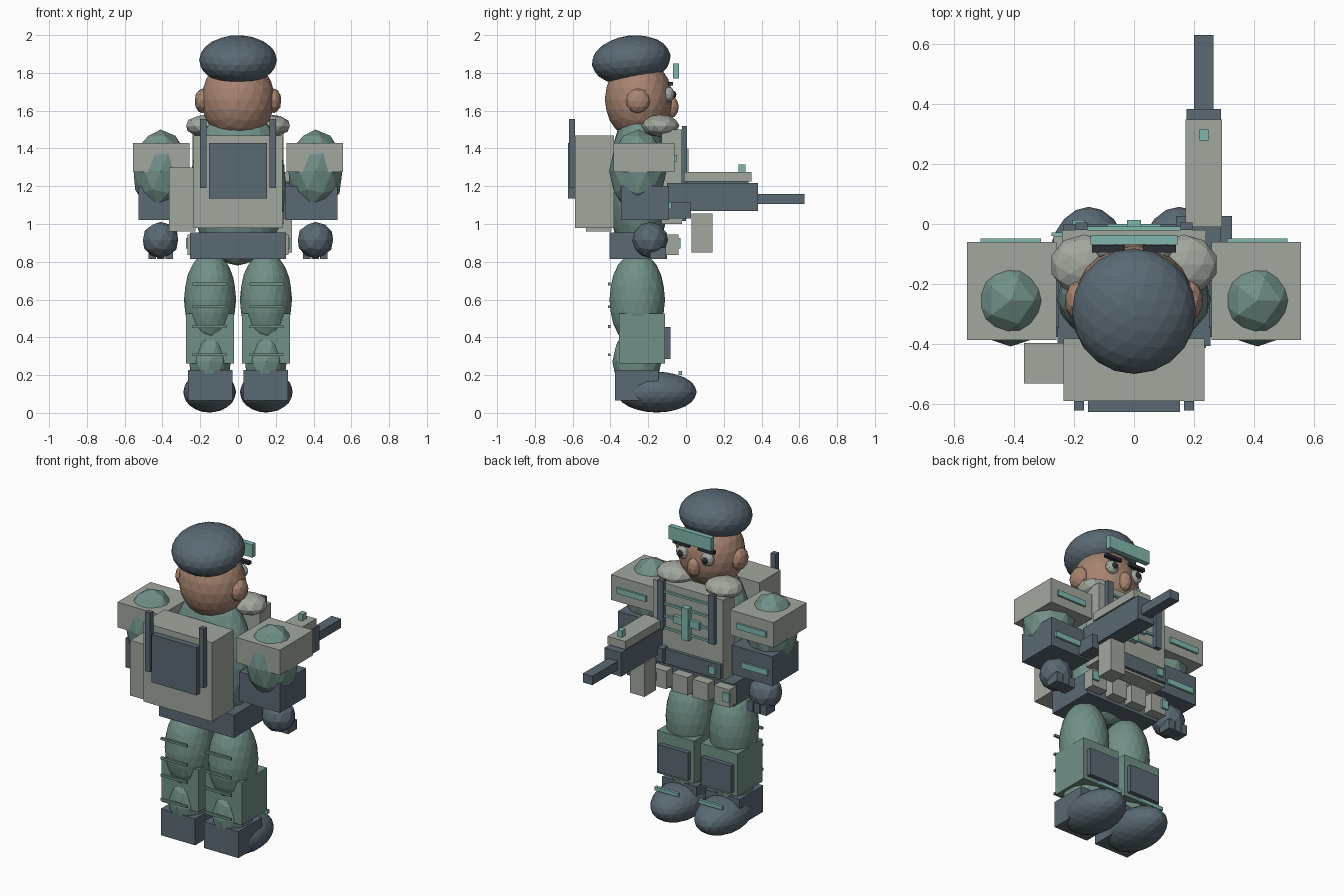
import bpy, math

def material(name, r, g, b):
    m = bpy.data.materials.new(name)
    m.diffuse_color = tuple((c / 255) ** 2.2 for c in (r, g, b)) + (1,)
    return m

SLATE = material("slate", 90, 105, 115)
STONE = material("stone", 160, 166, 156)
GREEN = material("green", 113, 143, 135)
SKIN = material("skin", 166, 131, 113)
TEAL = material("teal", 128, 182, 174)
BLACK = material("near_black", 45, 50, 56)

def finish(name, mat):
    o = bpy.context.object
    o.name = name
    o.data.materials.append(mat)
    return o

def box(name, mat, x, y, z):
    """Box from (min, max) ranges."""
    bpy.ops.mesh.primitive_cube_add(size=1, location=[(a + b) / 2 for a, b in (x, y, z)])
    bpy.context.object.scale = [b - a for a, b in (x, y, z)]
    return finish(name, mat)

def ball(name, mat, loc, radii, sub=2, tilt=0):
    bpy.ops.mesh.primitive_ico_sphere_add(subdivisions=sub, radius=1, location=loc,
                                          rotation=(math.radians(tilt), 0, 0))
    bpy.context.object.scale = radii
    return finish(name, mat)

def pair_box(name, mat, x, y, z):
    box(name + "_right", mat, x, y, z)
    box(name + "_left", mat, (-x[1], -x[0]), y, z)

def pair_ball(name, mat, loc, radii, sub=2):
    for side, s in (("right", 1), ("left", -1)):
        ball(f"{name}_{side}", mat, (s * loc[0], loc[1], loc[2]), radii, sub)

# Head and beret
ball("head", SKIN, (0, -0.25, 1.66), (0.195, 0.18, 0.215), 3)
ball("beret", SLATE, (0, -0.29, 1.868), (0.206, 0.21, 0.13), 3, 7)
pair_ball("ear", SKIN, (0.19, -0.255, 1.652), (0.04, 0.065, 0.065))
ball("nose", SKIN, (0, -0.08, 1.62), (0.04, 0.042, 0.06))
pair_ball("eye", STONE, (0.085, -0.09, 1.685), (0.042, 0.03, 0.042))
pair_ball("pupil", BLACK, (0.085, -0.065, 1.685), (0.018, 0.014, 0.02))
pair_box("eyebrow", BLACK, (0.03, 0.14), (-0.095, -0.07), (1.732, 1.752))
box("beret_badge", TEAL, (-0.145, 0.145), (-0.068, -0.036), (1.77, 1.85))

# Torso, vest and collar
ball("torso", GREEN, (0, -0.25, 1.2), (0.255, 0.16, 0.42), 3)
pair_ball("collar", STONE, (0.165, -0.135, 1.52), (0.115, 0.1, 0.06))
box("vest", STONE, (-0.24, 0.24), (-0.13, -0.02), (1.0, 1.5))
pair_box("vest_strap", SLATE, (0.155, 0.195), (-0.02, 0.005), (1.22, 1.52))
box("vest_band", SLATE, (-0.235, 0.235), (-0.03, 0.0), (1.015, 1.105))
box("band_badge", TEAL, (-0.205, -0.165), (0.0, 0.014), (1.04, 1.085))
for i in range(4):
    z = 1.22 + i * 0.075
    box(f"vest_webbing_{i}", TEAL, (-0.155, 0.155), (-0.02, -0.008), (z, z + 0.012))
box("chest_patch", TEAL, (-0.09, 0.09), (-0.02, 0.0), (1.28, 1.325))
box("chest_zip", TEAL, (-0.023, 0.023), (-0.02, 0.013), (1.2, 1.4))

# Belt and pouches
box("belt", SLATE, (-0.255, 0.255), (-0.405, -0.1), (0.815, 0.955))
for n, x in (("inner", 0.07), ("outer", 0.215)):
    pair_box(f"pouch_{n}", STONE, (x - 0.053, x + 0.053), (-0.11, -0.04), (0.835, 0.945))
pair_box("pouch_tag", TEAL, (0.23, 0.275), (-0.04, -0.028), (0.87, 0.925))

# Backpack
box("backpack", STONE, (-0.235, 0.235), (-0.588, -0.38), (0.98, 1.468))
box("backpack_panel", SLATE, (-0.153, 0.153), (-0.625, -0.588), (1.135, 1.43))
pair_box("backpack_rod", SLATE, (0.167, 0.2), (-0.62, -0.588), (1.19, 1.555))
box("side_pouch", STONE, (-0.365, -0.225), (-0.53, -0.395), (0.96, 1.3))

# Arms
pair_ball("upper_arm", GREEN, (0.41, -0.255, 1.28), (0.15, 0.152, 0.22))
pair_box("shoulder_pad", STONE, (0.257, 0.555), (-0.385, -0.06), (1.275, 1.43))
pair_box("shoulder_stripe", TEAL, (0.31, 0.51), (-0.06, -0.048), (1.33, 1.365))
pair_box("forearm", SLATE, (0.25, 0.528), (-0.345, -0.09), (1.02, 1.2))
pair_box("forearm_stripe", TEAL, (0.32, 0.5), (-0.09, -0.078), (1.08, 1.115))
pair_ball("hand", SLATE, (0.41, -0.19, 0.915), (0.098, 0.095, 0.096))
for i in range(3):
    x = 0.365 + i * 0.045
    pair_box(f"finger_{i}", SLATE, (x - 0.02, x + 0.02), (-0.19, -0.105), (0.815, 0.875))

# Legs and boots
pair_ball("thigh", GREEN, (0.148, -0.258, 0.6), (0.138, 0.147, 0.255), 3)
pair_box("shin", GREEN, (0.022, 0.275), (-0.355, -0.11), (0.262, 0.525))
pair_box("knee_plate", SLATE, (0.045, 0.25), (-0.11, -0.082), (0.285, 0.455))
pair_ball("calf", GREEN, (0.148, -0.26, 0.27), (0.115, 0.13, 0.19))
for i, z in enumerate((0.3, 0.45, 0.555, 0.675)):
    pair_box(f"leg_strap_{i}", GREEN, (0.06, 0.24), (-0.413, -0.4), (z, z + 0.014))
pair_box("boot_shaft", SLATE, (0.03, 0.265), (-0.375, -0.145), (0.065, 0.228))
pair_ball("boot_toe", SLATE, (0.15, -0.155, 0.11), (0.14, 0.212, 0.108), 3)
pair_box("boot_lace", TEAL, (0.07, 0.23), (-0.04, -0.022), (0.2, 0.222))

# Rifle
box("rifle_body", SLATE, (0.175, 0.29), (-0.1, 0.382), (1.07, 1.218))
box("rifle_rail", STONE, (0.172, 0.292), (-0.01, 0.347), (1.225, 1.275))
box("rail_mount", SLATE, (0.19, 0.275), (0.0, 0.33), (1.21, 1.23))
box("rifle_barrel", SLATE, (0.2, 0.265), (0.375, 0.628), (1.105, 1.16))
box("rifle_sight", TEAL, (0.217, 0.247), (0.278, 0.315), (1.27, 1.315))
box("rifle_magazine", STONE, (0.185, 0.285), (0.03, 0.14), (0.85, 1.055))
box("rifle_grip", SLATE, (0.14, 0.325), (-0.09, 0.027), (1.03, 1.115))
